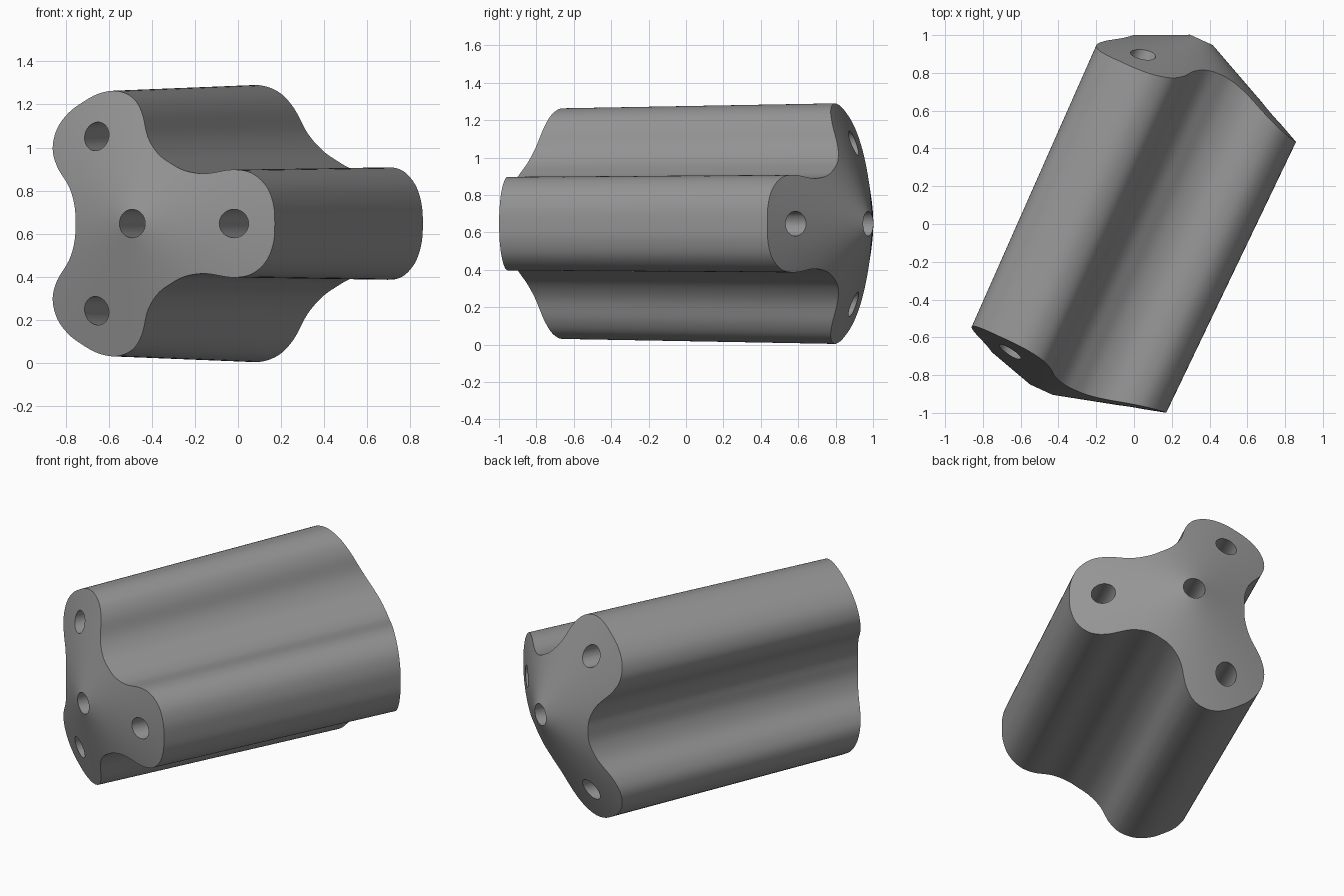
import bpy, bmesh
from math import sin, cos, pi, radians, hypot
from mathutils import Vector, Matrix

cube = bpy.data.objects.get("Cube")
if cube:
    bpy.data.objects.remove(cube, do_unlink=True)

# Local frame: u across a lobe, v up, t along the leaning axis
LEAN = radians(24.6)
U = Vector((cos(LEAN), -sin(LEAN), 0))
V = Vector((0, 0, 1))
T = Vector((sin(LEAN), cos(LEAN), 0))
CENTRE = U * -0.081 + V * 0.647


def place(u, v, t):
    return CENTRE + U * u + V * v + T * t


def loft(name, front, back, front_tip, back_tip):
    """Solid between two rings, closed by a fan to a tip at each end."""
    bm = bmesh.new()
    a = [bm.verts.new(place(*p)) for p in front]
    b = [bm.verts.new(place(*p)) for p in back]
    tip_a, tip_b = bm.verts.new(place(*front_tip)), bm.verts.new(place(*back_tip))
    for i in range(len(a)):
        j = (i + 1) % len(a)
        bm.faces.new((a[i], a[j], b[j], b[i]))
        bm.faces.new((a[j], a[i], tip_a))
        bm.faces.new((b[i], b[j], tip_b))
    bmesh.ops.recalc_face_normals(bm, faces=bm.faces)
    mesh = bpy.data.meshes.new(name)
    bm.to_mesh(mesh)
    bm.free()
    obj = bpy.data.objects.new(name, mesh)
    bpy.context.collection.objects.link(obj)
    return obj


# Three-lobed outline: half a lobe, mirrored, then turned three times
half = [(0.652, 0), (0.645, 0.09), (0.61, 0.175), (0.54, 0.235), (0.45, 0.25),
        (0.33, 0.232), (0.235, 0.245), (0.162, 0.28)]
lobe = [Vector((u, -v)) for u, v in reversed(half[1:-1])] + [Vector(p) for p in half]
points = [Matrix.Rotation(k * 2 * pi / 3, 2) @ p for k in range(3) for p in lobe]


def smooth_loop(pts, steps):
    """Closed Catmull-Rom curve through the points."""
    out = []
    n = len(pts)
    for i in range(n):
        p0, p1, p2, p3 = (pts[(i + k) % n] for k in (-1, 0, 1, 2))
        for s in range(steps):
            x = s / steps
            out.append(0.5 * (2 * p1 + (p2 - p0) * x
                              + (2 * p0 - 5 * p1 + 4 * p2 - p3) * x * x
                              + (3 * p1 - p0 - 3 * p2 + p3) * x ** 3))
    return out


# Body: slight draft toward the back, a shallow cone in front, a steeper one behind
FRONT_TIP, FRONT_SLOPE = -1.02, 0.28
BACK_TIP, BACK_SLOPE, BACK_SCALE = 1.065, 0.46, 1.043
outline = smooth_loop(points, 5)
front_ring = [(p.x, p.y, FRONT_TIP + FRONT_SLOPE * p.length) for p in outline]
back_ring = [(p.x, p.y, BACK_TIP - BACK_SLOPE * p.length)
             for p in (q * BACK_SCALE for q in outline)]
body = loft("lobed_body", front_ring, back_ring, (0, 0, FRONT_TIP), (0, 0, BACK_TIP))

# Through holes: one in the middle and one in each lobe
HOLE = 0.066
holes = [(0, 0)] + [(1, k * 2 * pi / 3) for k in range(3)]
for index, (reach, angle) in enumerate(holes):
    rings, tips = [], []
    for t, r in ((-1.3, 0.46), (1.3, 0.505)):
        cu, cv = reach * r * cos(angle), reach * r * sin(angle)
        tips.append((cu, cv, t))
        rings.append([(cu + HOLE * cos(i * pi / 20), cv + HOLE * sin(i * pi / 20), t)
                      for i in range(40)])
    cutter = loft("hole_cutter", rings[0], rings[1], tips[0], tips[1])
    cutter.hide_render = True
    mod = body.modifiers.new("hole", 'BOOLEAN')
    mod.operation = 'DIFFERENCE'
    mod.solver = 'EXACT'
    mod.object = cutter
    bpy.context.view_layer.objects.active = body
    bpy.ops.object.modifier_apply(modifier=mod.name)
    bpy.data.objects.remove(cutter, do_unlink=True)

# Colour
grey = bpy.data.materials.new("mid_grey")
grey.use_nodes = True
colour = (0.3, 0.3, 0.3, 1)
grey.diffuse_color = colour
grey.node_tree.nodes["Principled BSDF"].inputs["Base Color"].default_value = colour
body.data.materials.clear()
body.data.materials.append(grey)

# Smooth sides with crisp rims
bpy.ops.object.select_all(action='DESELECT')
body.select_set(True)
bpy.context.view_layer.objects.active = body
bpy.ops.object.shade_smooth_by_angle(angle=radians(30))
